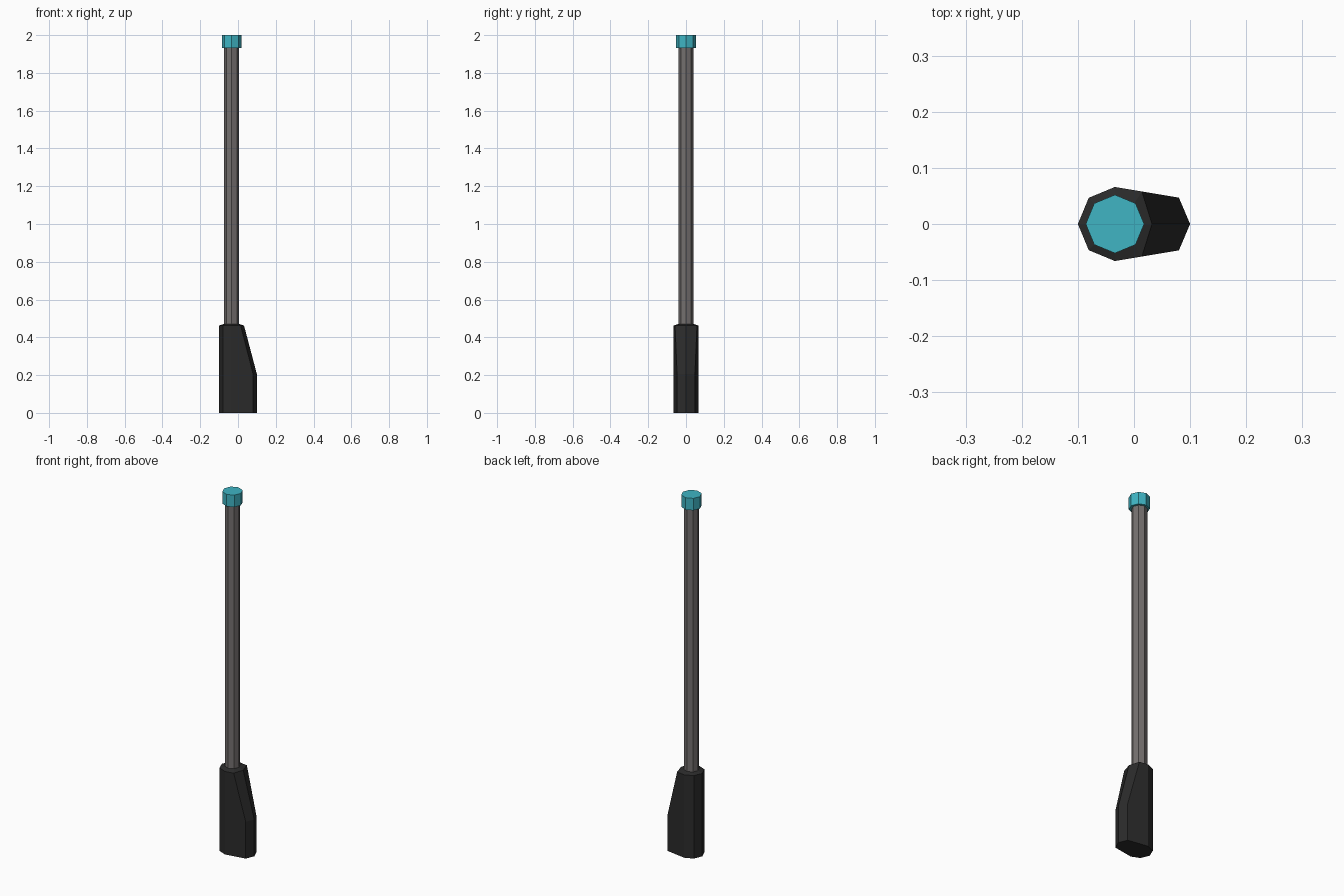
import bpy, bmesh
from math import cos, sin, pi

cube = bpy.data.objects.get("Cube")
if cube:
    bpy.data.objects.remove(cube, do_unlink=True)

AXIS_X = -0.034   # shared centre line of shaft, cap and grip
SIDES = 8


def material(name, rgb, rough=0.7):
    m = bpy.data.materials.new(name)
    m.use_nodes = True
    m.diffuse_color = (*rgb, 1)
    bsdf = m.node_tree.nodes["Principled BSDF"]
    bsdf.inputs["Base Color"].default_value = (*rgb, 1)
    bsdf.inputs["Roughness"].default_value = rough
    return m


def octagon(radius, z):
    return [(AXIS_X + radius * cos(2 * pi * i / SIDES),
             radius * sin(2 * pi * i / SIDES), z) for i in range(SIDES)]


def loft(name, rings, mat):
    """Join a stack of equal rings with flat quads and cap both ends."""
    bm = bmesh.new()
    loops = [[bm.verts.new(p) for p in ring] for ring in rings]
    for low, high in zip(loops, loops[1:]):
        for i in range(SIDES):
            j = (i + 1) % SIDES
            bm.faces.new((low[i], low[j], high[j], high[i]))
    bm.faces.new(loops[0][::-1])
    bm.faces.new(loops[-1])
    bmesh.ops.recalc_face_normals(bm, faces=bm.faces)
    mesh = bpy.data.meshes.new(name)
    bm.to_mesh(mesh)
    bm.free()
    mesh.materials.append(mat)
    obj = bpy.data.objects.new(name, mesh)
    bpy.context.collection.objects.link(obj)
    return obj


def grip_ring(z, tip_x, shoulder_x, shoulder_y):
    """Octagon whose three +x corners are pulled out to form the heel."""
    ring = octagon(0.066, z)
    ring[0] = (tip_x, 0, z)
    ring[1] = (shoulder_x, shoulder_y, z)
    ring[-1] = (shoulder_x, -shoulder_y, z)
    return ring


black = material("grip black", (0.024, 0.024, 0.024))
grey = material("shaft grey", (0.175, 0.16, 0.158))
teal = material("cap teal", (0.05, 0.46, 0.55))

# Grip: straight heel, sloped upper side, slightly raised top
loft("grip", [grip_ring(0, 0.1, 0.08, 0.047),
              grip_ring(0.205, 0.1, 0.08, 0.047),
              grip_ring(0.462, 0.032, 0.014, 0.058),
              octagon(0.042, 0.47)], black)

# Long octagonal shaft
loft("shaft", [octagon(0.039, 0.46), octagon(0.039, 1.94)], grey)

# End cap
loft("end_cap", [octagon(0.052, 1.933), octagon(0.052, 2.0)], teal)
